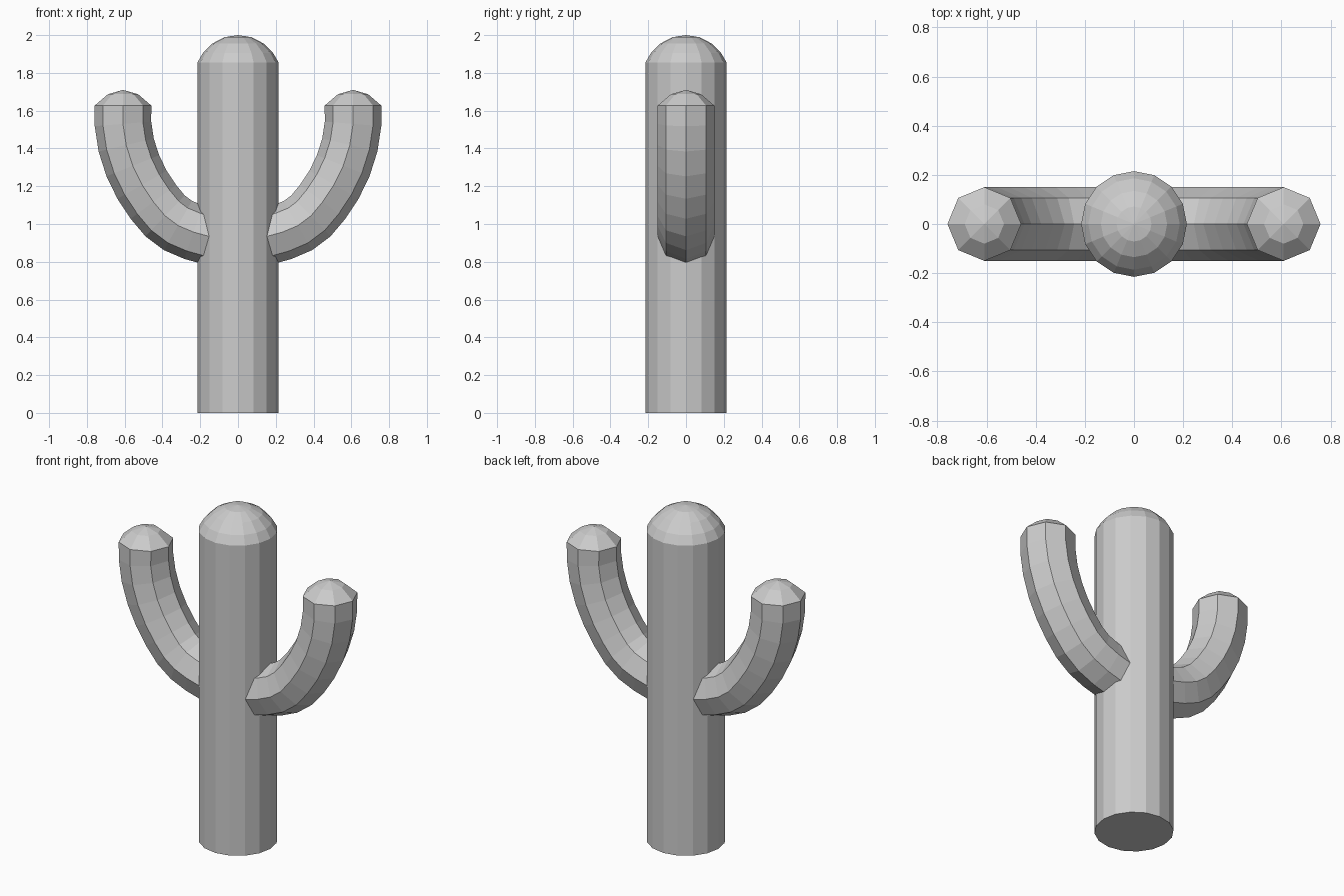
import bpy, bmesh
from math import cos, sin, tau
from mathutils import Vector

if "Cube" in bpy.data.objects:
    bpy.data.objects.remove(bpy.data.objects["Cube"])


def loft(name, stations, sides):
    """Tube through (x, z, radius, tangent) stations in the XZ plane; zero radius closes to a tip."""
    bm = bmesh.new()
    rings = []
    for x, z, r, tan in stations:
        c = Vector((x, 0, z))
        u = Vector((tan[1], 0, -tan[0]))
        if r == 0:
            rings.append([bm.verts.new(c)])
        else:
            rings.append([bm.verts.new(c + r * (u * cos(tau * i / sides) + Vector((0, sin(tau * i / sides), 0))))
                          for i in range(sides)])
    bm.faces.new(rings[0][::-1])
    for a, b in zip(rings, rings[1:]):
        for i in range(sides):
            j = (i + 1) % sides
            if len(b) == 1:
                bm.faces.new((a[i], a[j], b[0]))
            else:
                bm.faces.new((a[i], a[j], b[j], b[i]))
    bmesh.ops.recalc_face_normals(bm, faces=bm.faces)
    me = bpy.data.meshes.new(name)
    bm.to_mesh(me)
    bm.free()
    ob = bpy.data.objects.new(name, me)
    bpy.context.collection.objects.link(ob)
    return ob


UP = (0, 1)

# trunk with rounded top
profile = [(0.215, 0), (0.215, 1.855), (0.186, 1.905), (0.135, 1.956), (0.071, 1.989), (0, 2.0)]
loft("trunk", [(0, z, r, UP) for r, z in profile], 16)

# curved arm path, rising outward from inside the trunk
path = [(0.08, 0.92), (0.155, 0.935), (0.235, 0.957), (0.318, 0.992), (0.386, 1.043), (0.448, 1.117),
        (0.508, 1.208), (0.557, 1.308), (0.592, 1.418), (0.609, 1.53), (0.609, 1.627)]


def arm(name, side):
    stations = []
    for i, (x, z) in enumerate(path):
        a, b = path[max(i - 1, 0)], path[min(i + 1, len(path) - 1)]
        d = Vector((side * (b[0] - a[0]), b[1] - a[1])).normalized()
        stations.append((side * x, z, 0.15, d))
    # rounded tip
    stations += [(side * 0.609, 1.687, 0.08, UP), (side * 0.609, 1.71, 0, UP)]
    return loft(name, stations, 8)


arm("right_arm", 1)
arm("left_arm", -1)
